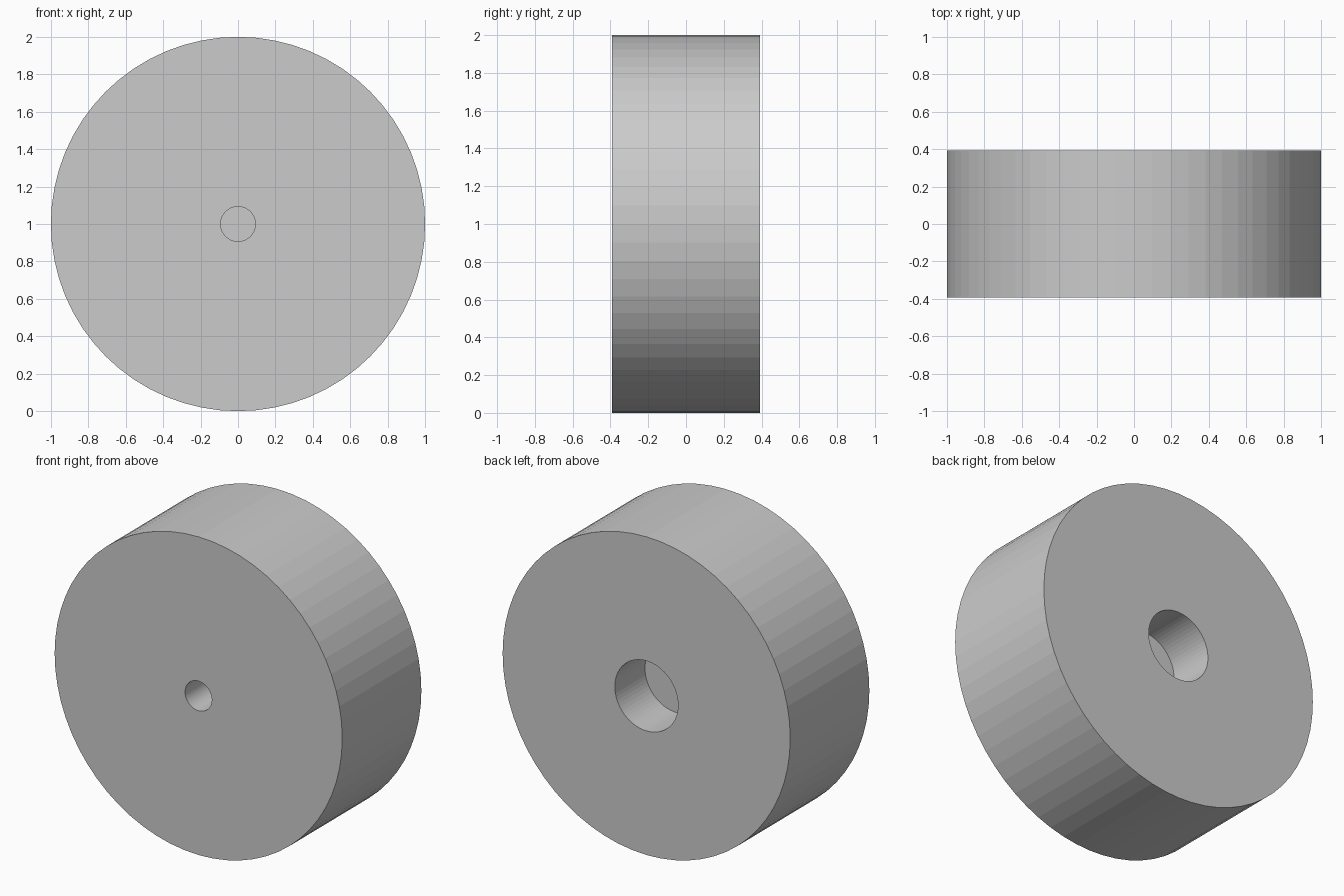
import bpy, bmesh
from math import cos, sin, tau

if "Cube" in bpy.data.objects:
    bpy.data.objects.remove(bpy.data.objects["Cube"])

SIDES = 64
HALF = 0.393          # half thickness
FRONT_R, BACK_R = 0.093, 0.22
DEPTH = 0.30          # depth of both blind holes


def lathe(name, profile, z):
    """Revolve (radius, y) points about the y axis; end points lie on the axis."""
    bm = bmesh.new()
    rings = [[bm.verts.new((r * cos(tau * i / SIDES), y, z + r * sin(tau * i / SIDES)))
              for i in range(SIDES)] for r, y in profile]
    for a, b in zip(rings, rings[1:]):
        for i in range(SIDES):
            j = (i + 1) % SIDES
            bm.faces.new((a[i], a[j], b[j], b[i]))
    # hole floors
    bm.faces.new(rings[0])
    bm.faces.new(rings[-1])
    bmesh.ops.recalc_face_normals(bm, faces=bm.faces)
    mesh = bpy.data.meshes.new(name)
    bm.to_mesh(mesh)
    bm.free()
    obj = bpy.data.objects.new(name, mesh)
    bpy.context.collection.objects.link(obj)
    return obj


# Wheel: small blind bore in front, rim, wide blind bore at the back
lathe("wheel", [
    (FRONT_R, -HALF + DEPTH),
    (FRONT_R, -HALF),
    (1.0, -HALF),
    (1.0, HALF),
    (BACK_R, HALF),
    (BACK_R, HALF - DEPTH),
], 1.0)
